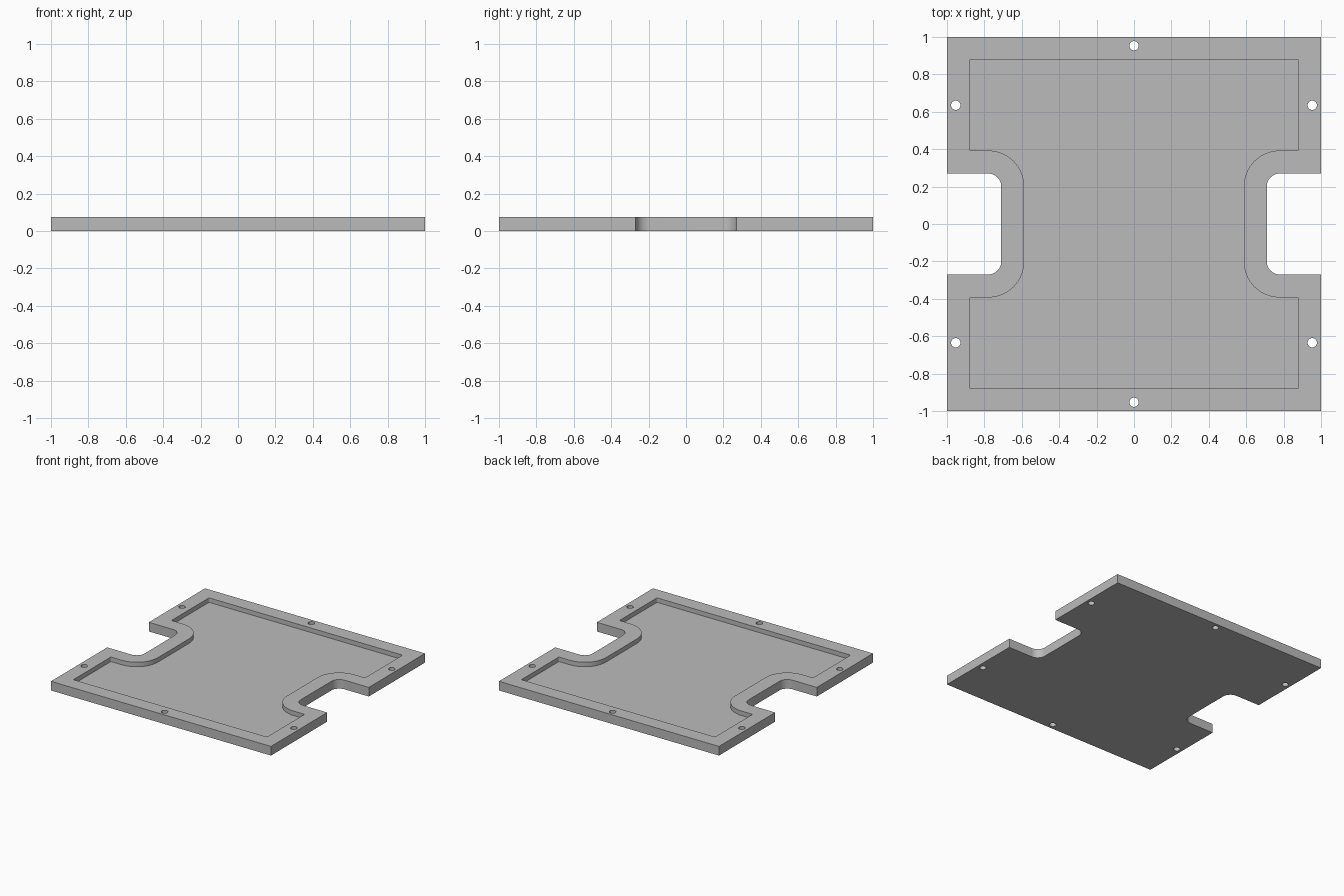
import bpy, bmesh, math

if "Cube" in bpy.data.objects:
    bpy.data.objects.remove(bpy.data.objects["Cube"])

THICK = 0.075      # plate thickness
FLOOR = 0.038      # height of the recessed floor

grey = bpy.data.materials.new("grey")
grey.diffuse_color = (0.5, 0.5, 0.5, 1)
grey.use_nodes = True
grey.node_tree.nodes["Principled BSDF"].inputs["Base Color"].default_value = grey.diffuse_color


def arc(cx, cy, r, a0, a1, n):
    """Points on an arc, angles in degrees."""
    angles = [math.radians(a0 + (a1 - a0) * i / n) for i in range(n + 1)]
    return [(cx + r * math.cos(a), cy + r * math.sin(a)) for a in angles]


def h_outline(half, notch_y, r, corner):
    """Square with a rounded notch in each side, counter-clockwise."""
    cx, cy = 0.78, 0.20          # centre of the notch fillets
    if corner:
        k = half - corner
        low = arc(k, notch_y + corner, corner, 270, 360, 4)
        quarter = low + arc(k, k, corner, 0, 90, 4)
    else:
        quarter = [(half, notch_y), (half, half)]
    quarter = arc(cx, cy, r, 180, 90, 16) + quarter
    left = [(-x, y) for x, y in reversed(quarter)]
    upper = quarter + left
    return upper + [(-x, -y) for x, y in upper]


def prism(name, outline, z0, z1):
    """Extrude a closed outline between two heights."""
    bm = bmesh.new()
    face = bm.faces.new([bm.verts.new((x, y, z0)) for x, y in outline])
    grown = bmesh.ops.extrude_face_region(bm, geom=[face])["geom"]
    top = [v for v in grown if isinstance(v, bmesh.types.BMVert)]
    bmesh.ops.translate(bm, verts=top, vec=(0, 0, z1 - z0))
    bmesh.ops.recalc_face_normals(bm, faces=bm.faces)
    mesh = bpy.data.meshes.new(name)
    bm.to_mesh(mesh)
    bm.free()
    mesh.materials.append(grey)
    obj = bpy.data.objects.new(name, mesh)
    bpy.context.collection.objects.link(obj)
    return obj


# Plate with side notches
plate = prism("plate", h_outline(1.0, 0.27, 0.07, 0), 0, THICK)

# Recess in the top, then the screw holes
cutters = [prism("recess_cutter", h_outline(0.88, 0.393, 0.193, 0.008), FLOOR, THICK + 0.1)]
holes = [(0, 0.953), (0, -0.953)]
holes += [(sx * 0.953, sy * 0.635) for sx in (-1, 1) for sy in (-1, 1)]
for x, y in holes:
    cutters.append(prism("hole_cutter", arc(x, y, 0.025, 0, 360, 32)[:-1], -0.1, THICK + 0.1))

bpy.context.view_layer.objects.active = plate
for cutter in cutters:
    mod = plate.modifiers.new("cut", "BOOLEAN")
    mod.operation = "DIFFERENCE"
    mod.solver = "EXACT"
    mod.object = cutter
    bpy.ops.object.modifier_apply(modifier=mod.name)
    bpy.data.objects.remove(cutter)

# Smooth fillets and holes, sharp edges elsewhere
bpy.ops.object.select_all(action="DESELECT")
plate.select_set(True)
bpy.ops.object.shade_smooth_by_angle(angle=math.radians(30))
